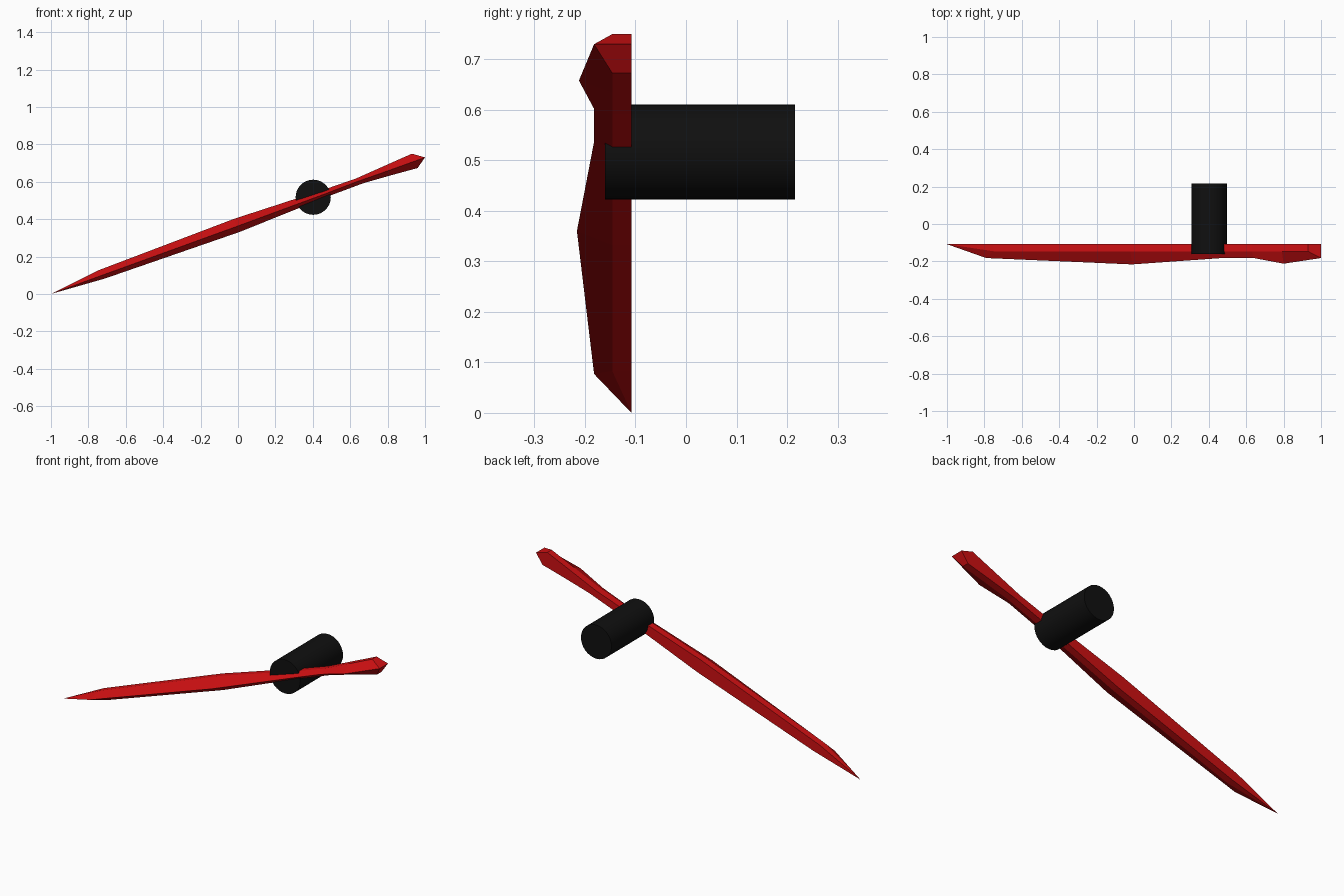
import bpy, bmesh, math

cube = bpy.data.objects.get("Cube")
if cube:
    bpy.data.objects.remove(cube, do_unlink=True)


def make_material(name, color):
    mat = bpy.data.materials.new(name)
    mat.use_nodes = True
    mat.diffuse_color = color
    bsdf = next(n for n in mat.node_tree.nodes if n.type == 'BSDF_PRINCIPLED')
    bsdf.inputs["Base Color"].default_value = color
    return mat


red = make_material("red", (0.62, 0.005, 0.006, 1))
black = make_material("black", (0.005, 0.005, 0.005, 1))

# Pointer hand: flat back, low side walls and a raised front ridge
BACK, WALL = -0.108, -0.146
# each station: upper edge (x, z), ridge (x, y, z), lower edge (x, z)
stations = [
    ((-0.75, 0.125), (-0.79, -0.182, 0.077), (-0.71, 0.083)),
    ((-0.02, 0.402), (-0.01, -0.216, 0.36), (0.01, 0.332)),
    ((0.46, 0.558), (0.47, -0.182, 0.537), (0.49, 0.525)),
    ((0.63, 0.617), (0.64, -0.182, 0.602), (0.67, 0.592)),
    ((0.79, 0.688), (0.80, -0.212, 0.658), (0.82, 0.635)),
    ((0.93, 0.75), (1.0, -0.182, 0.73), (0.96, 0.673)),
]
bm = bmesh.new()
tip = bm.verts.new((-1, BACK, 0))
rings = []
for (ux, uz), ridge, (lx, lz) in stations:
    points = [(ux, BACK, uz), (ux, WALL, uz), ridge, (lx, WALL, lz), (lx, BACK, lz)]
    rings.append([bm.verts.new(p) for p in points])
for i in range(5):
    j = (i + 1) % 5
    bm.faces.new((tip, rings[0][i], rings[0][j]))
    for a, b in zip(rings, rings[1:]):
        bm.faces.new((a[i], b[i], b[j], a[j]))

# Blunt end, folded along the ridge line
end = rings[-1]
heel = bm.verts.new((1.0, BACK, 0.73))
bm.faces.new((end[0], end[1], end[2], heel))
bm.faces.new((heel, end[2], end[3], end[4]))
bm.faces.new((heel, end[4], end[0]))
bmesh.ops.recalc_face_normals(bm, faces=bm.faces)
mesh = bpy.data.meshes.new("pointer_hand")
bm.to_mesh(mesh)
bm.free()
mesh.materials.append(red)
hand = bpy.data.objects.new("pointer_hand", mesh)
bpy.context.collection.objects.link(hand)

# Pivot shaft running backwards from the hand
front, rear = -0.16, 0.216
bpy.ops.mesh.primitive_cylinder_add(
    vertices=32, radius=0.094, depth=rear - front,
    location=(0.402, (front + rear) / 2, 0.517), rotation=(math.pi / 2, 0, 0))
shaft = bpy.context.object
shaft.name = "pivot_shaft"
shaft.data.materials.append(black)
bpy.ops.object.shade_smooth_by_angle(angle=math.radians(30))
